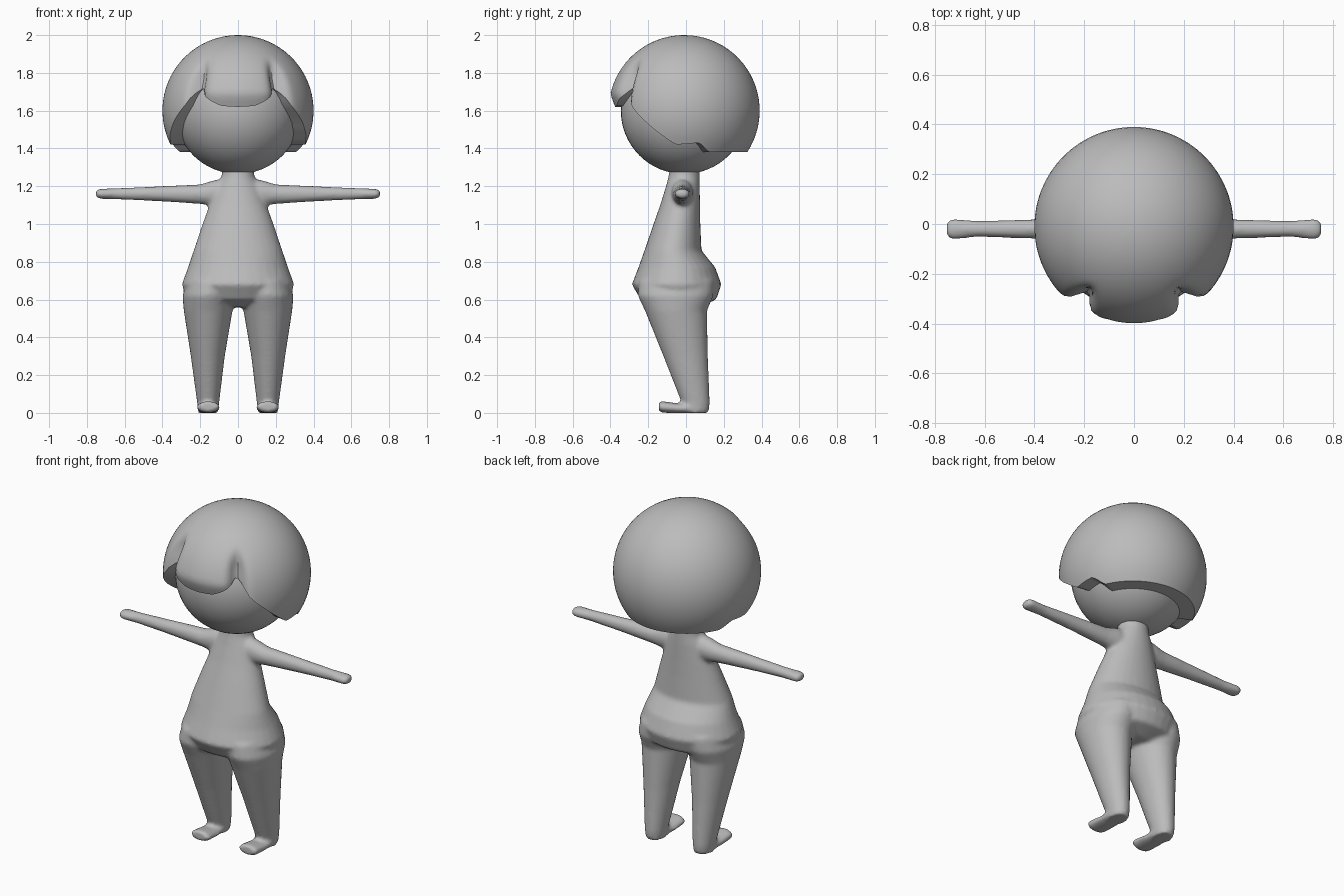
import bpy, bmesh, math
from mathutils import Vector

if "Cube" in bpy.data.objects:
    bpy.data.objects.remove(bpy.data.objects["Cube"])

clay = bpy.data.materials.new("clay grey")
clay.diffuse_color = (0.5, 0.5, 0.5, 1)
clay.use_nodes = True
clay.node_tree.nodes["Principled BSDF"].inputs["Base Color"].default_value = clay.diffuse_color

HEAD = Vector((0, -0.01, 1.6))
HEAD_R, HAIR_R = 0.335, 0.4


def finish(bm, name, angle=None):
    bmesh.ops.recalc_face_normals(bm, faces=bm.faces)
    me = bpy.data.meshes.new(name)
    bm.to_mesh(me)
    bm.free()
    me.materials.append(clay)
    ob = bpy.data.objects.new(name, me)
    bpy.context.collection.objects.link(ob)
    if angle:
        bpy.ops.object.select_all(action='DESELECT')
        ob.select_set(True)
        bpy.context.view_layer.objects.active = ob
        bpy.ops.object.shade_smooth_by_angle(angle=math.radians(angle))
    return ob


def loft(bm, axis, sections, n=32):
    """Closed tube through ellipses (position on axis, c1, c2, r1, r2)."""
    rings = []
    for p, c1, c2, r1, r2 in sections:
        ring = []
        for i in range(n):
            a = math.tau * i / n
            co = [c1 + r1 * math.cos(a), c2 + r2 * math.sin(a)]
            co.insert(axis, p)
            ring.append(bm.verts.new(co))
        rings.append(ring)
    for a, b in zip(rings, rings[1:]):
        for i in range(n):
            j = (i + 1) % n
            bm.faces.new((a[i], a[j], b[j], b[i]))
    bm.faces.new(rings[0][::-1])
    bm.faces.new(rings[-1])


def lerp_table(table, x):
    for (x0, y0), (x1, y1) in zip(table, table[1:]):
        if x <= x1:
            return y0 + (y1 - y0) * (x - x0) / (x1 - x0)
    return table[-1][1]


# Body: torso, legs, feet and arms merged into one skin
bm = bmesh.new()
torso = [  # z, half width, front y, back y
    (0.56, 0.17, -0.15, 0.07), (0.60, 0.27, -0.24, 0.16), (0.68, 0.298, -0.287, 0.188),
    (0.77, 0.265, -0.252, 0.155), (0.86, 0.235, -0.22, 0.082), (1.0, 0.188, -0.172, 0.076),
    (1.1, 0.152, -0.137, 0.074), (1.2, 0.115, -0.106, 0.073), (1.25, 0.088, -0.093, 0.072),
    (1.33, 0.08, -0.08, 0.07)]
loft(bm, 2, [(z, 0, (f + b) / 2, w, (b - f) / 2) for z, w, f, b in torso])
for s in (-1, 1):
    # leg
    loft(bm, 2, [(0.0, s * 0.158, 0.05, 0.052, 0.07), (0.05, s * 0.158, 0.052, 0.058, 0.074),
                 (0.3, s * 0.16, -0.002, 0.09, 0.118), (0.54, s * 0.158, -0.053, 0.129, 0.164),
                 (0.62, s * 0.156, -0.055, 0.138, 0.2), (0.7, s * 0.14, -0.05, 0.13, 0.2)])
    # foot
    loft(bm, 1, [(-0.143, s * 0.158, 0.034, 0.05, 0.024), (-0.13, s * 0.158, 0.032, 0.061, 0.031),
                 (-0.04, s * 0.158, 0.024, 0.06, 0.026), (0.07, s * 0.158, 0.024, 0.055, 0.025)])
    # arm
    loft(bm, 0, [(s * x, -0.02, z, ry, rz) for x, z, ry, rz in (
        (0.04, 1.165, 0.06, 0.08), (0.13, 1.163, 0.056, 0.068), (0.2, 1.158, 0.048, 0.052),
        (0.4, 1.16, 0.039, 0.041), (0.63, 1.16, 0.032, 0.03), (0.725, 1.16, 0.042, 0.027),
        (0.743, 1.16, 0.038, 0.024), (0.753, 1.16, 0.022, 0.014))])
body = finish(bm, "body")
merge = body.modifiers.new("merge", 'REMESH')
merge.mode = 'VOXEL'
merge.voxel_size = 0.011
merge.use_smooth_shade = True
soften = body.modifiers.new("soften", 'SMOOTH')
soften.factor = 0.5
soften.iterations = 6

# Head
bm = bmesh.new()
bmesh.ops.create_uvsphere(bm, u_segments=48, v_segments=32, radius=HEAD_R)
bmesh.ops.translate(bm, verts=bm.verts, vec=HEAD)
finish(bm, "head", 60)

# Hair: cap with a scalloped hem; hem height by angle from the front
hem = [(0, 1.62), (14, 1.625), (22, 1.65), (29, 1.68), (34, 1.725), (40, 1.69), (45, 1.63),
       (51, 1.59), (66, 1.5), (76, 1.45), (83, 1.42), (103, 1.43), (113, 1.38), (180, 1.38)]
SEG, ROWS = 120, 24
bm = bmesh.new()
columns = []
for i in range(SEG):
    a = math.tau * i / SEG
    deg = abs(math.degrees(a) if i <= SEG / 2 else math.degrees(a) - 360)
    hem_z = lerp_table(hem, deg) - HEAD.z
    top = math.acos(hem_z / HAIR_R)
    col = []
    for r in range(1, ROWS + 2):
        t = top * min(r, ROWS) / ROWS
        z = HAIR_R * math.cos(t)
        h = HAIR_R * math.sin(t)
        # parting groove beside the fringe
        k = min(1, max(0, (math.degrees(t) - 43) / 24))
        h *= 1 - 0.16 * k * k * (3 - 2 * k) * math.exp(-((deg - 35) / 6) ** 2)
        # fringe tip curls in
        if deg < 30:
            h -= max(0, 0.09 - z) * 0.5
        if r > ROWS:  # underside reaches into the head
            h = math.sqrt(HEAD_R ** 2 - z * z) - 0.02
        col.append(bm.verts.new(HEAD + Vector((h * math.sin(a), -h * math.cos(a), z))))
    columns.append(col)
crown = bm.verts.new(HEAD + Vector((0, 0, HAIR_R)))
for a, b in zip(columns, columns[1:] + columns[:1]):
    bm.faces.new((crown, a[0], b[0]))
    for r in range(ROWS):
        bm.faces.new((a[r], a[r + 1], b[r + 1], b[r]))
finish(bm, "hair", 45)
